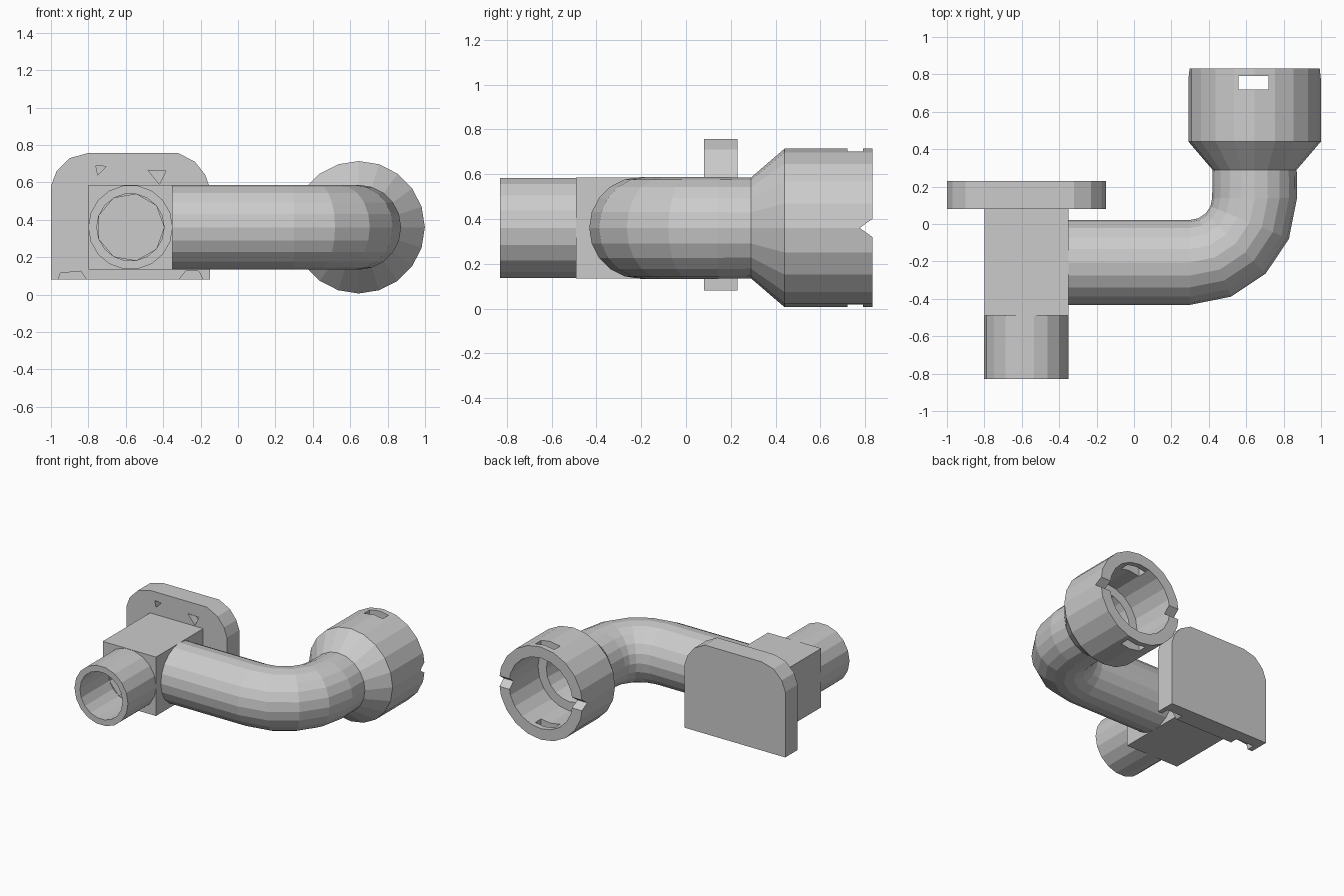
import bpy, bmesh
from math import sin, cos, pi, radians
from mathutils import Vector

if "Cube" in bpy.data.objects:
    bpy.data.objects.remove(bpy.data.objects["Cube"])

ZC = 0.36   # pipe axis height


def make_object(name, bm):
    bmesh.ops.recalc_face_normals(bm, faces=bm.faces)
    me = bpy.data.meshes.new(name)
    bm.to_mesh(me)
    bm.free()
    ob = bpy.data.objects.new(name, me)
    bpy.context.collection.objects.link(ob)
    return ob


def sweep(name, stations, sides, closed):
    """Stations are (x, y, heading, radius); closed joins last ring to first."""
    bm = bmesh.new()
    rings = []
    for x, y, a, r in stations:
        n = Vector((sin(a), -cos(a), 0))
        rings.append([bm.verts.new(Vector((x, y, ZC)) + n * r * cos(2 * pi * i / sides)
                                   + Vector((0, 0, r * sin(2 * pi * i / sides))))
                      for i in range(sides)])
    pairs = list(zip(rings, rings[1:]))
    if closed:
        pairs.append((rings[-1], rings[0]))
    else:
        bm.faces.new(rings[0])
        bm.faces.new(rings[-1])
    for p, q in pairs:
        for i in range(sides):
            j = (i + 1) % sides
            bm.faces.new((p[i], p[j], q[j], q[i]))
    return make_object(name, bm)


def prism(name, base, shift):
    bm = bmesh.new()
    a = [bm.verts.new(p) for p in base]
    b = [bm.verts.new(Vector(p) + Vector(shift)) for p in base]
    bm.faces.new(a)
    bm.faces.new(b)
    for i in range(len(a)):
        j = (i + 1) % len(a)
        bm.faces.new((a[i], a[j], b[j], b[i]))
    return make_object(name, bm)


def box(name, x0, x1, y0, y1, z0, z1):
    return prism(name, [(x0, y0, z0), (x1, y0, z0), (x1, y1, z0), (x0, y1, z0)],
                 (0, 0, z1 - z0))


def cut(target, cutter):
    cutter.hide_render = True
    cutter.hide_set(True)
    m = target.modifiers.new("cut", 'BOOLEAN')
    m.operation = 'DIFFERENCE'
    m.solver = 'EXACT'
    m.object = cutter


# elbow pipe with flared socket, hollow throughout
def pipe_run(r):
    run = [(-0.35, -0.205, 0, r)]
    for k in range(5):
        a = radians(90 * k / 4)
        run.append((0.3 + 0.345 * sin(a), 0.14 - 0.345 * cos(a), a, r))
    return run


H = pi / 2
X = 0.645
socket = [(X, 0.29, H, 0.225), (X, 0.44, H, 0.354), (X, 0.832, H, 0.354),
          (X, 0.832, H, 0.27), (X, 0.48, H, 0.27), (X, 0.48, H, 0.2), (X, 0.29, H, 0.18)]
elbow = sweep("elbow_pipe", pipe_run(0.227) + socket + pipe_run(0.18)[::-1], 20, True)

# socket windows above and below, notches at the sides
cut(elbow, box("window_cutter", 0.56, 0.72, 0.72, 0.79, -0.1, 0.8))
cut(elbow, prism("notch_cutter", [(0.2, 0.775, ZC), (0.2, 0.86, 0.30), (0.2, 0.86, 0.42)],
                 (0.9, 0, 0)))

# junction block
block = box("junction_block", -0.8, -0.35, -0.49, 0.09, 0.135, 0.585)
cut(block, sweep("block_bore_cutter", [(-0.575, -0.6, H, 0.18), (-0.575, -0.05, H, 0.18)], 9, False))

# inlet nozzle
sweep("inlet_nozzle", [(-0.575, -0.488, H, 0.226), (-0.575, -0.83, H, 0.226),
                       (-0.575, -0.83, H, 0.18), (-0.575, -0.488, H, 0.18)], 18, True)

# mounting plate with rounded upper corners
outline = [(-1, 0.08), (-1, 0.58), (-0.97, 0.66), (-0.9, 0.73), (-0.8, 0.757),
           (-0.32, 0.757), (-0.23, 0.71), (-0.175, 0.64), (-0.15, 0.57), (-0.15, 0.08)]
plate = prism("mounting_plate", [(x, 0.08, z) for x, z in outline], (0, 0.15, 0))

# small screw recesses in the front of the plate
recesses = [[(-0.76, 0.69), (-0.705, 0.685), (-0.75, 0.64)],
            [(-0.48, 0.665), (-0.385, 0.66), (-0.42, 0.59)],
            [(-0.97, 0.05), (-0.95, 0.115), (-0.84, 0.125), (-0.79, 0.05)],
            [(-0.34, 0.05), (-0.28, 0.125), (-0.21, 0.125), (-0.17, 0.05)]]
for i, pts in enumerate(recesses):
    cut(plate, prism(f"recess_cutter_{i}", [(x, 0.05, z) for x, z in pts], (0, 0.09, 0)))
